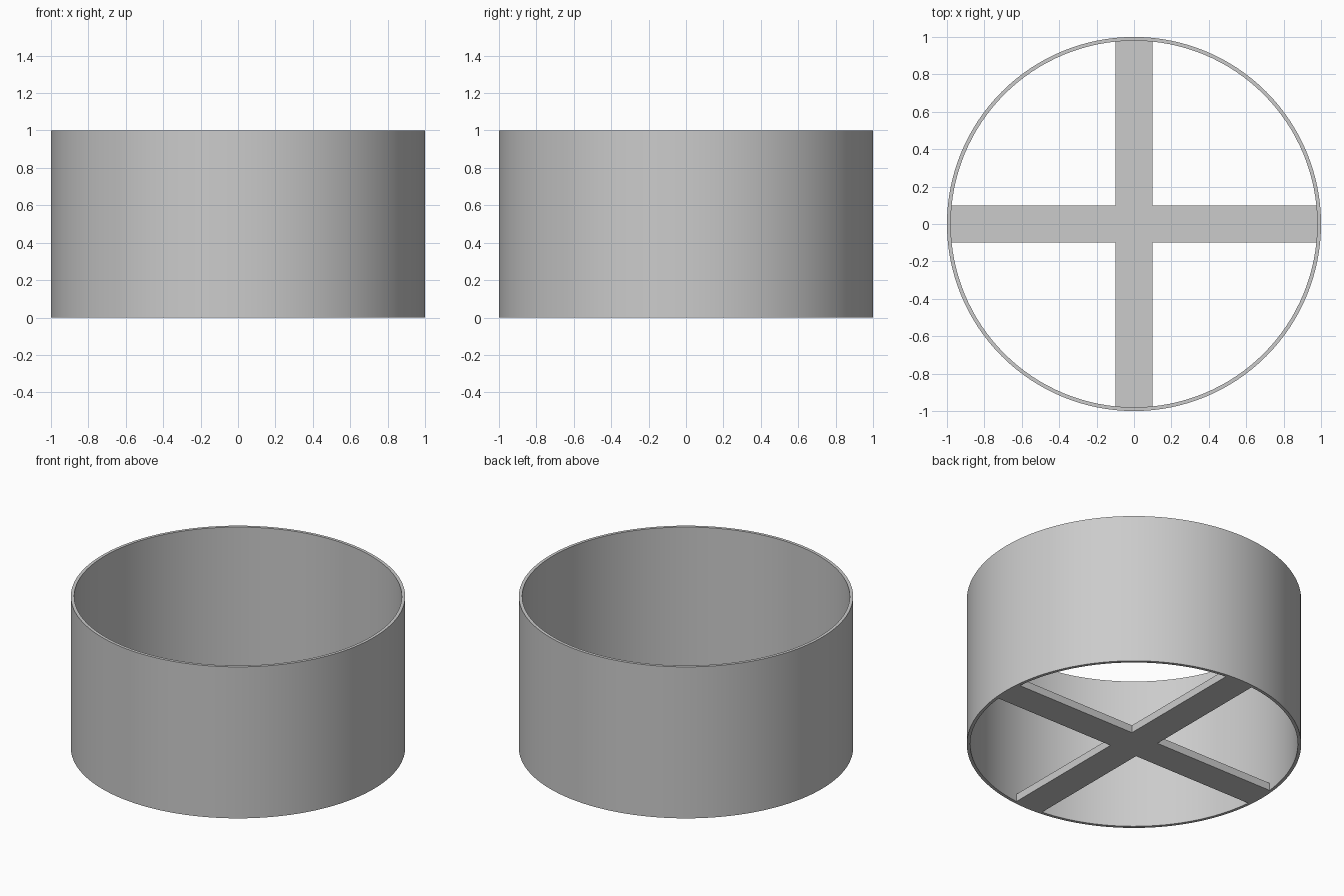
import bpy
import bmesh
from math import cos, sin, tau

if "Cube" in bpy.data.objects:
    bpy.data.objects.remove(bpy.data.objects["Cube"], do_unlink=True)

OUTER, INNER, HEIGHT = 1.0, 0.98, 1.0
HALF_WIDTH, REACH, THICK = 0.1, 0.985, 0.05
SEGMENTS = 128

grey = bpy.data.materials.new("light_grey")
grey.use_nodes = True
colour = (0.6, 0.6, 0.6, 1)
grey.diffuse_color = colour
grey.node_tree.nodes["Principled BSDF"].inputs["Base Color"].default_value = colour


def make_object(name, bm):
    bmesh.ops.recalc_face_normals(bm, faces=bm.faces)
    mesh = bpy.data.meshes.new(name)
    bm.to_mesh(mesh)
    bm.free()
    mesh.materials.append(grey)
    obj = bpy.data.objects.new(name, mesh)
    bpy.context.collection.objects.link(obj)
    return obj


# Thin round wall, a rectangular section turned about z
bm = bmesh.new()
section = [(INNER, 0), (OUTER, 0), (OUTER, HEIGHT), (INNER, HEIGHT)]
rings = []
for i in range(SEGMENTS):
    a = tau * i / SEGMENTS
    rings.append([bm.verts.new((r * cos(a), r * sin(a), z)) for r, z in section])
for i, ring in enumerate(rings):
    after = rings[(i + 1) % SEGMENTS]
    for j in range(4):
        k = (j + 1) % 4
        bm.faces.new((ring[j], after[j], after[k], ring[k]))
wall = make_object("round_wall", bm)
bpy.ops.object.select_all(action="DESELECT")
wall.select_set(True)
bpy.context.view_layer.objects.active = wall
bpy.ops.object.shade_smooth_by_angle()

# Flat cross brace at the base, its ends set into the wall
bm = bmesh.new()
arm = [(HALF_WIDTH, -HALF_WIDTH), (REACH, -HALF_WIDTH), (REACH, HALF_WIDTH)]
outline = []
for turn in range(4):
    c, s = round(cos(turn * tau / 4)), round(sin(turn * tau / 4))
    outline += [bm.verts.new((x * c - y * s, x * s + y * c, 0)) for x, y in arm]
base = bm.faces.new(outline)
extruded = bmesh.ops.extrude_face_region(bm, geom=[base], use_keep_orig=True)
top = [v for v in extruded["geom"] if isinstance(v, bmesh.types.BMVert)]
bmesh.ops.translate(bm, verts=top, vec=(0, 0, THICK))
make_object("cross_brace", bm)
